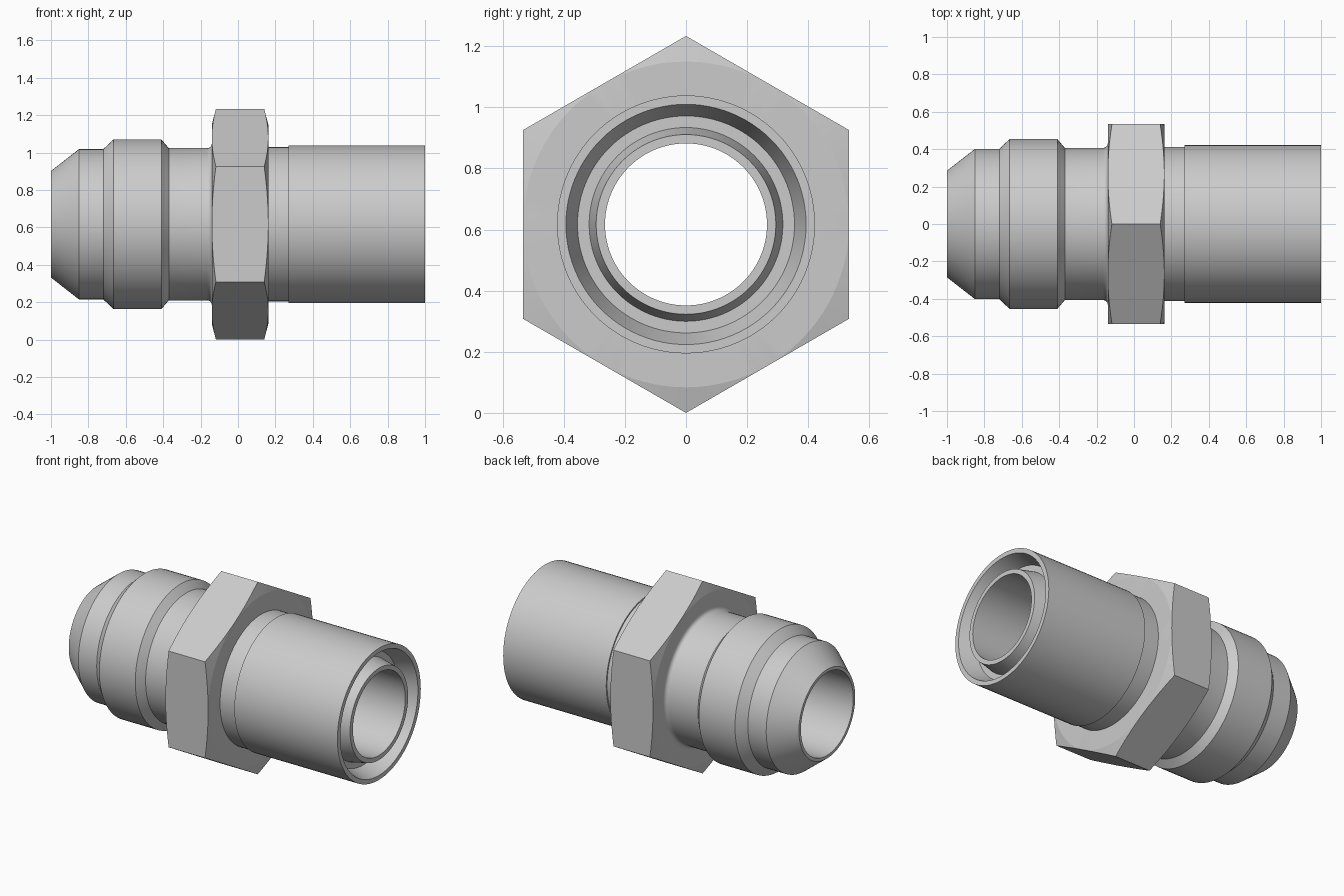
import bpy, bmesh
from math import sin, cos, pi, radians

if "Cube" in bpy.data.objects:
    bpy.data.objects.remove(bpy.data.objects["Cube"], do_unlink=True)

SEGMENTS = 96
APOTHEM = 0.534
CORNER = APOTHEM / cos(pi / 6)
AXIS_Z = CORNER

steel = bpy.data.materials.new("grey steel")
steel.use_nodes = True
colour = (0.6, 0.6, 0.6, 1)
steel.diffuse_color = colour
steel.node_tree.nodes["Principled BSDF"].inputs["Base Color"].default_value = colour


def loft(name, rings, smooth_angle):
    """Join a closed loop of rings around the x axis; a ring maps angle to (x, radius)."""
    bm = bmesh.new()
    loops = []
    for ring in rings:
        loop = []
        for i in range(SEGMENTS):
            a = 2 * pi * i / SEGMENTS
            x, r = ring(a)
            loop.append(bm.verts.new((x, r * sin(a), AXIS_Z + r * cos(a))))
        loops.append(loop)
    for k, loop in enumerate(loops):
        after = loops[(k + 1) % len(loops)]
        for i in range(SEGMENTS):
            j = (i + 1) % SEGMENTS
            bm.faces.new((loop[i], loop[j], after[j], after[i]))
    bmesh.ops.recalc_face_normals(bm, faces=bm.faces)
    mesh = bpy.data.meshes.new(name)
    bm.to_mesh(mesh)
    bm.free()
    mesh.materials.append(steel)
    obj = bpy.data.objects.new(name, mesh)
    bpy.context.collection.objects.link(obj)
    bpy.ops.object.select_all(action="DESELECT")
    obj.select_set(True)
    bpy.context.view_layer.objects.active = obj
    bpy.ops.object.shade_smooth_by_angle(angle=radians(smooth_angle))
    return obj


def circle(x, r):
    return lambda a: (x, r)


# Flared end, collar and neck
profile = [(-1, 0.265), (-1, 0.285), (-0.85, 0.402), (-0.72, 0.402),
           (-0.665, 0.454), (-0.41, 0.454), (-0.37, 0.407)]
# Fillet running up to the nut
FILLET = 0.025
for step in range(6):
    t = step / 5 * pi / 2
    profile.append((-0.14 - FILLET + FILLET * sin(t), 0.407 + FILLET * (1 - cos(t))))
# Neck, sleeve, tapered end groove and inner nose
profile += [(-0.1, 0.432), (-0.1, 0.413), (0.27, 0.413), (0.27, 0.422), (1, 0.422),
            (1, 0.393), (0.89, 0.355), (0.89, 0.317), (1, 0.294), (1, 0.265)]
loft("fitting_body", [circle(x, r) for x, r in profile], 20)


# Hexagonal nut with conical chamfers
def hex_ring(face_x, side):
    def ring(a):
        r = APOTHEM / cos(a % (pi / 3) - pi / 6)
        drop = 0.022 * (r - APOTHEM) / (CORNER - APOTHEM)
        return face_x - side * drop, r
    return ring


loft("hex_nut", [circle(-0.14, 0.39), circle(-0.14, APOTHEM - 0.001), hex_ring(-0.14, -1),
                 hex_ring(0.162, 1), circle(0.162, APOTHEM - 0.001), circle(0.162, 0.39)], 8)
